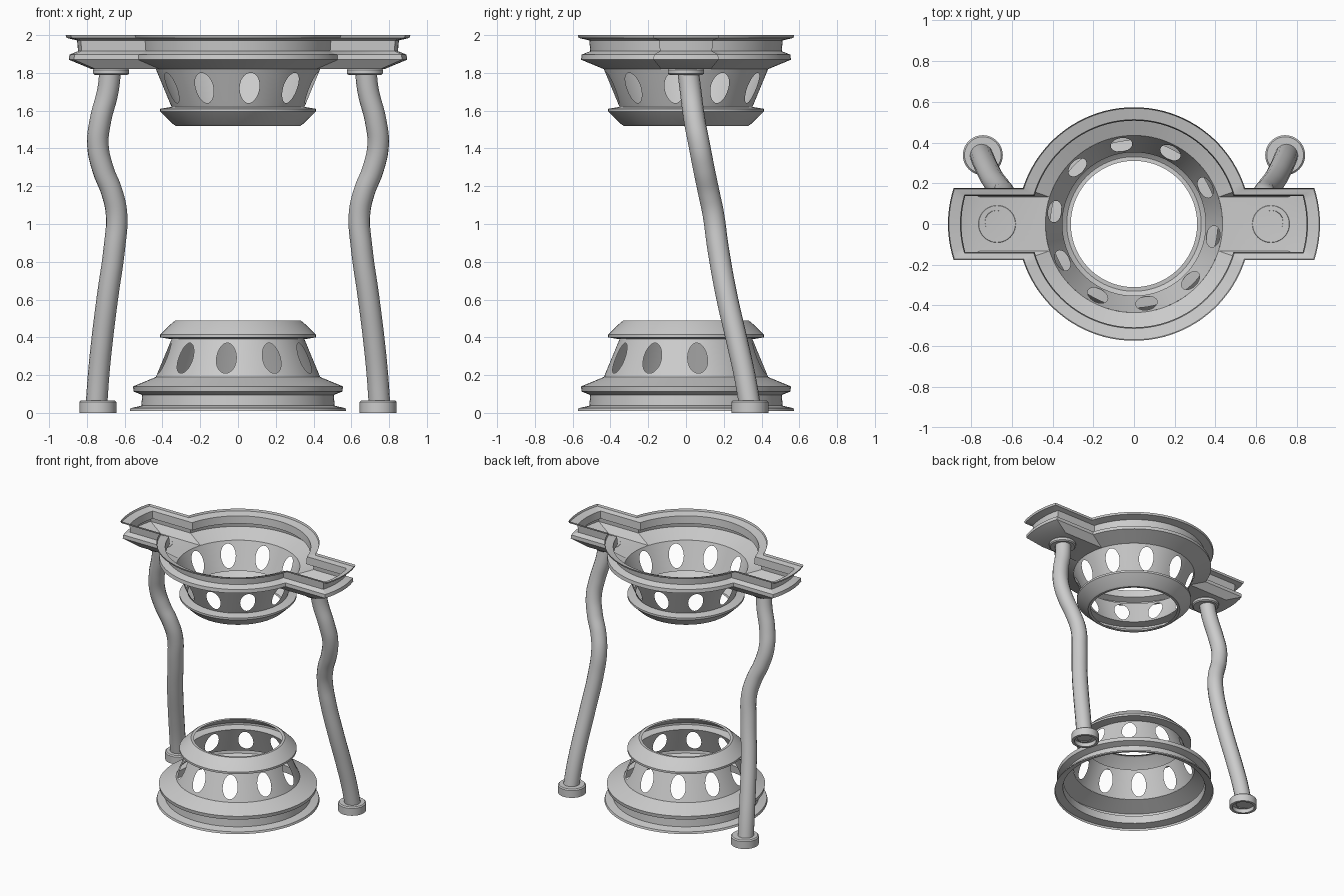
import bpy, bmesh
from math import sin, cos, pi, asin, radians
from mathutils import Matrix, Vector

if "Cube" in bpy.data.objects:
    bpy.data.objects.remove(bpy.data.objects["Cube"])

WING = 0.34   # how far the ring's side sectors are pulled outwards
# rim levels: z, ring radius, half width of the wing
RIM = [(2.0, .573, .177), (1.985, .568, .172), (1.972, .512, .142), (1.915, .507, .138),
       (1.897, .552, .17), (1.87, .556, .172), (1.82, .435, .132)]
# lower flange: z, radius
FLANGE = [(1.62, .352), (1.61, .412), (1.595, .412), (1.53, .345), (1.52, .33), (1.522, .31)]
FLIP = Matrix.Translation((0, 0, 2.01)) @ Matrix.Rotation(pi, 4, 'X')


def finish(name, bm):
    bmesh.ops.remove_doubles(bm, verts=bm.verts, dist=1e-5)
    bmesh.ops.recalc_face_normals(bm, faces=bm.faces)
    me = bpy.data.meshes.new(name)
    bm.to_mesh(me)
    bm.free()
    ob = bpy.data.objects.new(name, me)
    bpy.context.collection.objects.link(ob)
    smooth(ob)
    return ob


def smooth(ob):
    bpy.ops.object.select_all(action='DESELECT')
    ob.select_set(True)
    bpy.context.view_layer.objects.active = ob
    bpy.ops.object.shade_smooth_by_angle(angle=radians(30))


def bridge(bm, loops):
    for a, b in zip(loops, loops[1:]):
        n = len(a)
        for i in range(n):
            j = (i + 1) % n
            bm.faces.new((a[i], a[j], b[j], b[i]))


def circle(bm, z, r, n=96, c=(0, 0)):
    return [bm.verts.new((c[0] + r * cos(2 * pi * i / n), c[1] + r * sin(2 * pi * i / n), z))
            for i in range(n)]


def arc(bm, z, r, a0, a1, n, dx=0):
    pts = [a0 + (a1 - a0) * i / n for i in range(n + 1)]
    return [bm.verts.new((dx + r * cos(a), r * sin(a), z)) for a in pts]


def rim_with_wings(bm):
    loops = []
    for z, r, w in RIM:
        a = asin(w / r)
        loops.append(arc(bm, z, r, a, pi - a, 40) + arc(bm, z, r, pi - a, pi + a, 10, -WING)
                     + arc(bm, z, r, pi + a, 2 * pi - a, 40) + arc(bm, z, r, -a, a, 10, WING))
    bridge(bm, loops)
    # flat trough floors joining wing ends to the ring
    z, r, w = RIM[-1]
    a = asin(w / r)
    for mid, dx in ((0, WING), (pi, -WING)):
        p = arc(bm, z, r, mid - a, mid + a, 10)
        q = arc(bm, z, r, mid - a, mid + a, 10, dx)
        for i in range(10):
            bm.faces.new((p[i], q[i], q[i + 1], p[i + 1]))


def pierced_wall(bm):
    # ten sectors, each a conical patch around an oval hole
    z0, r0 = FLANGE[0]
    z1, r1 = RIM[-1][:2]
    n, half = 32, radians(18)
    for k in range(10):
        mid = radians(-9 + 36 * k)
        loops = []
        for t in (0, .33, .66, 1):
            loop = []
            for i in range(n):
                c, s = cos(2 * pi * i / n), sin(2 * pi * i / n)
                m = max(abs(c), abs(s))
                u = (1 - t) * .43 * c + t * c / m
                v = (1 - t) * .80 * s + t * s / m
                f = (v + 1) / 2
                r, ang = r0 + (r1 - r0) * f, mid + u * half
                loop.append(bm.verts.new((r * cos(ang), r * sin(ang), z0 + (z1 - z0) * f)))
            loops.append(loop)
        bridge(bm, loops)


def basket(name, wings):
    bm = bmesh.new()
    if wings:
        rim_with_wings(bm)
    else:
        bridge(bm, [circle(bm, z, r) for z, r, w in RIM])
    pierced_wall(bm)
    bridge(bm, [circle(bm, z, r) for z, r in FLANGE])
    if not wings:
        bmesh.ops.transform(bm, matrix=FLIP, verts=bm.verts)
    finish(name, bm)


def lathe(name, centre, profile):
    bm = bmesh.new()
    loops = [circle(bm, z, r, 40, centre) for r, z in profile]
    bridge(bm, loops)
    bm.faces.new(loops[-1])
    finish(name, bm)


basket("upper_ring", True)
basket("lower_ring", False)

# wavy legs with a collar under each wing and a hollow foot
PATH = [(.675, .01, 1.82), (.69, .025, 1.7), (.728, .045, 1.55), (.742, .07, 1.42),
        (.715, .095, 1.29), (.668, .12, 1.17), (.643, .145, 1.05), (.655, .17, .87),
        (.69, .215, .62), (.72, .27, .38), (.738, .31, .2), (.75, .34, .03)]
for side, s in (("left", -1), ("right", 1)):
    cu = bpy.data.curves.new(side + "_leg", 'CURVE')
    cu.dimensions = '3D'
    cu.bevel_depth = .057
    cu.bevel_resolution = 6
    sp = cu.splines.new('BEZIER')
    sp.resolution_u = 6
    sp.bezier_points.add(len(PATH) - 1)
    for bp, (x, y, z) in zip(sp.bezier_points, PATH):
        bp.co = Vector((s * x, y, z))
        bp.handle_left_type = bp.handle_right_type = 'AUTO'
    leg = bpy.data.objects.new(side + "_leg", cu)
    bpy.context.collection.objects.link(leg)
    bpy.ops.object.select_all(action='DESELECT')
    leg.select_set(True)
    bpy.context.view_layer.objects.active = leg
    bpy.ops.object.convert(target='MESH')
    smooth(bpy.context.view_layer.objects.active)
    lathe(side + "_collar", (s * .672, 0),
          [(.09, 1.822), (.096, 1.815), (.096, 1.797), (.088, 1.79), (.05, 1.79)])
    lathe(side + "_foot", (s * .742, .338),
          [(.05, .065), (.09, .065), (.098, .057), (.098, 0), (.078, 0), (.078, .03)])
